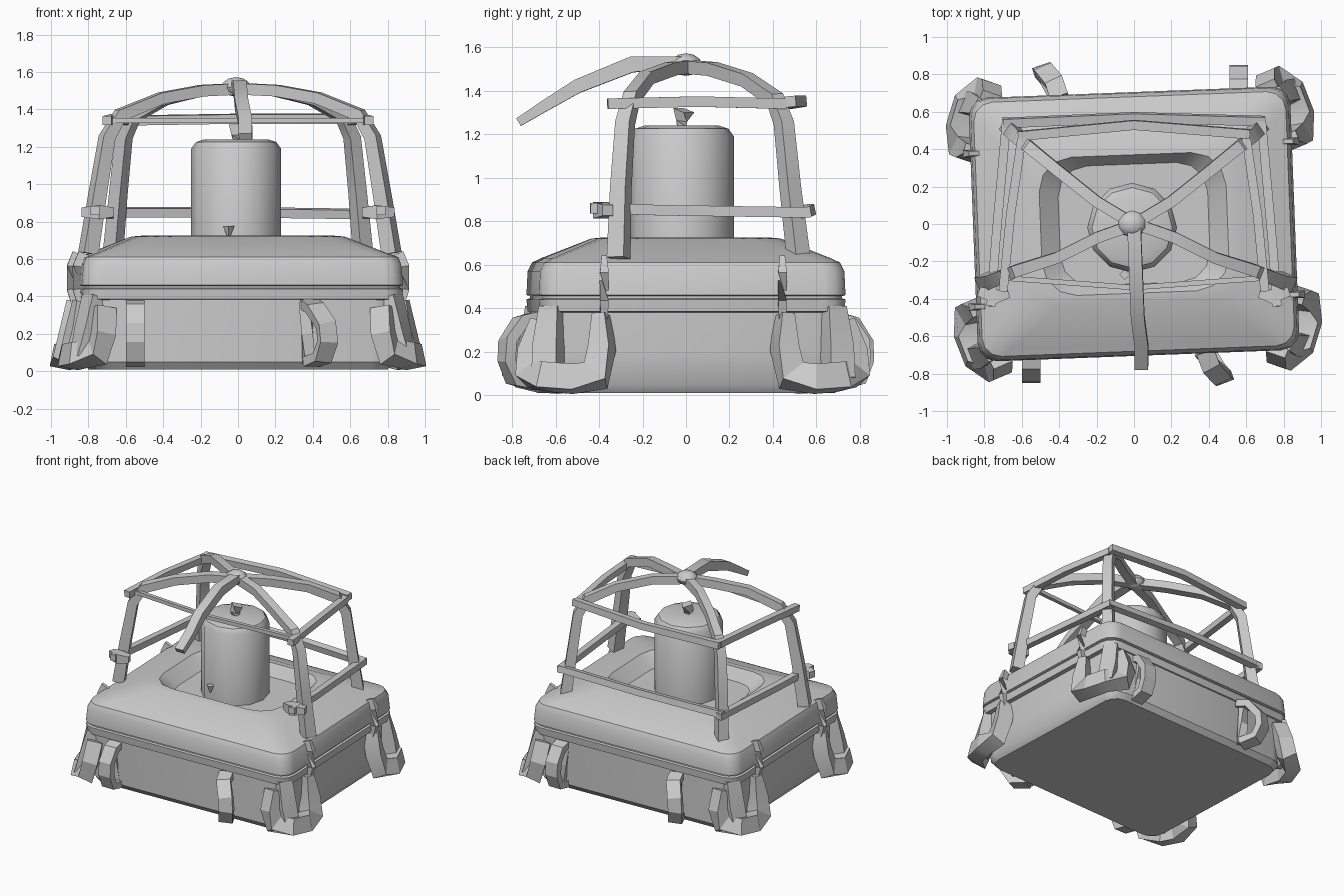
import bpy, bmesh, math
from mathutils import Vector, Matrix

if "Cube" in bpy.data.objects:
    bpy.data.objects.remove(bpy.data.objects["Cube"])

grey = bpy.data.materials.new("plain_grey")
grey.use_nodes = True
COLOR = (0.6, 0.6, 0.6, 1)
grey.diffuse_color = COLOR
grey.node_tree.nodes["Principled BSDF"].inputs["Base Color"].default_value = COLOR


def finish(name, bm, angle=35):
    bmesh.ops.recalc_face_normals(bm, faces=bm.faces)
    mesh = bpy.data.meshes.new(name)
    bm.to_mesh(mesh)
    bm.free()
    mesh.materials.append(grey)
    ob = bpy.data.objects.new(name, mesh)
    bpy.context.scene.collection.objects.link(ob)
    bpy.ops.object.select_all(action='DESELECT')
    ob.select_set(True)
    bpy.context.view_layer.objects.active = ob
    bpy.ops.object.shade_smooth_by_angle(angle=math.radians(angle))
    return ob


def loft(name, rings, angle=35):
    """Skin a list of equal-length point rings and cap both ends."""
    bm = bmesh.new()
    loops = [[bm.verts.new(p) for p in ring] for ring in rings]
    n = len(loops[0])
    for a, b in zip(loops, loops[1:]):
        for i in range(n):
            j = (i + 1) % n
            bm.faces.new((a[i], a[j], b[j], b[i]))
    bm.faces.new(loops[0][::-1])
    bm.faces.new(loops[-1])
    return finish(name, bm, angle)


def round_rect(z, hx, hy, r, steps=4):
    ring = []
    for k, (sx, sy) in enumerate([(1, 1), (-1, 1), (-1, -1), (1, -1)]):
        for s in range(steps):
            a = math.pi / 2 * (k + s / (steps - 1))
            ring.append((sx * (hx - r) + r * math.cos(a),
                         sy * (hy - r) + r * math.sin(a), z))
    return ring


def circle(z, r, n=12, cx=0, cy=0):
    return [(cx + r * math.cos(math.tau * i / n),
             cy + r * math.sin(math.tau * i / n), z) for i in range(n)]


def bar(name, points, half=0.03, depth=None):
    """Sweep a rectangular section along a path; half may vary per point."""
    pts = [Vector(p) for p in points]
    halves = half if isinstance(half, list) else [half] * len(pts)
    ref = (pts[1] - pts[0]).cross(pts[-1] - pts[0])
    ref = ref.normalized() if ref.length > 0.02 else Vector((0, 0, 1))
    rings = []
    for i, p in enumerate(pts):
        t = (pts[min(i + 1, len(pts) - 1)] - pts[max(i - 1, 0)]).normalized()
        side = t.cross(ref).normalized()
        up = side.cross(t)
        w = halves[i]
        d = depth or w
        rings.append([p + side * w * a + up * d * b
                      for a, b in [(1, 1), (-1, 1), (-1, -1), (1, -1)]])
    return loft(name, rings, 25)


# Rounded case, turned slightly about the vertical
base = loft("case_base", [round_rect(*r) for r in [
    (0.01, 0.78, 0.66, 0.1), (0.05, 0.81, 0.69, 0.12),
    (0.2, 0.82, 0.69, 0.12), (0.4, 0.825, 0.69, 0.12)]])
lid = loft("case_lid", [round_rect(*r) for r in [
    (0.38, 0.82, 0.68, 0.1), (0.385, 0.855, 0.7, 0.1), (0.44, 0.86, 0.705, 0.1),
    (0.445, 0.845, 0.69, 0.1), (0.455, 0.845, 0.69, 0.1), (0.46, 0.86, 0.705, 0.1),
    (0.57, 0.85, 0.7, 0.1), (0.61, 0.835, 0.68, 0.1), (0.63, 0.78, 0.64, 0.1),
    (0.72, 0.56, 0.42, 0.14), (0.725, 0.5, 0.37, 0.18), (0.64, 0.4, 0.32, 0.16)]])
for ob in (base, lid):
    ob.rotation_euler.z = math.radians(2.2)

# Central canister with its knob and small spike
loft("canister", [circle(z, r, 12, -0.01, -0.02) for z, r in [
    (0.62, 0.24), (1.19, 0.24), (1.225, 0.215), (1.24, 0.17)]])
bar("canister_knob", [(0, -0.02, 1.23), (-0.01, -0.02, 1.26), (0, -0.01, 1.31)],
    [0.02, 0.025, 0.035])
loft("canister_spike", [circle(z, r, 4, -0.05, -0.27) for z, r in [
    (0.72, 0.008), (0.775, 0.03)]])

# Cage legs curving up to the hub
for s, side in ((1, "left"), (-1, "right")):
    def place(path, shift=0.0):
        return [(s * x + shift, y, z) for x, y, z in path]

    bar("front_leg_" + side, place([
        (0.81, -0.31, 0.63), (0.76, -0.3, 0.95), (0.71, -0.28, 1.25),
        (0.64, -0.25, 1.37), (0.42, -0.18, 1.46), (0.2, -0.07, 1.5),
        (0, 0, 1.51)], 0.01), [0.042, 0.038, 0.035, 0.032, 0.03, 0.03, 0.03])
    bar("back_leg_" + side, place([
        (0.67, 0.52, 0.61), (0.64, 0.48, 0.95), (0.61, 0.45, 1.25),
        (0.56, 0.41, 1.36), (0.4, 0.28, 1.45), (0.2, 0.12, 1.5),
        (0, 0, 1.51)]), [0.04, 0.036, 0.034, 0.032, 0.03, 0.03, 0.03])
    # Side rails and their end caps
    bar("lower_side_rail_" + side, place([
        (0.765, -0.44, 0.86), (0.74, -0.1, 0.85), (0.68, 0.57, 0.84)]), 0.024)
    bar("upper_side_rail_" + side, place([
        (0.7, -0.36, 1.34), (0.66, 0.05, 1.35), (0.6, 0.46, 1.34)]), 0.024)
    bar("rail_cap_" + side, place([
        (0.67, -0.37, 0.85), (0.74, -0.39, 0.85), (0.83, -0.36, 0.85)]),
        [0.025, 0.038, 0.025])

# Cross rails
bar("lower_back_rail", [(-0.7, 0.54, 0.85), (0, 0.57, 0.85), (0.7, 0.55, 0.84)], 0.024)
bar("upper_back_rail", [(-0.62, 0.47, 1.34), (0, 0.53, 1.35), (0.62, 0.48, 1.35)], 0.025)
bar("upper_front_rail", [(-0.68, -0.29, 1.34), (0, -0.34, 1.34), (0.68, -0.29, 1.34)], 0.014)

# Hub and the loose drooping arm
bm = bmesh.new()
bmesh.ops.create_uvsphere(bm, u_segments=10, v_segments=6, radius=0.08,
                          matrix=Matrix.Translation((-0.01, 0, 1.52))
                          @ Matrix.Diagonal((1, 0.9, 0.65, 1)))
finish("cage_hub", bm)
bar("loose_arm", [(0, 0, 1.53), (0.01, -0.25, 1.52), (0.02, -0.5, 1.42),
                  (0.04, -0.65, 1.33), (0.04, -0.77, 1.255)],
    [0.025, 0.036, 0.032, 0.026, 0.02], 0.036)

# Corner feet: a strap running down one wall, round the corner and up the other
for sx in (1, -1):
    for sy in (1, -1):
        tag = ("back" if sy > 0 else "front") + ("_left" if sx > 0 else "_right")
        turn = Matrix.Rotation(math.radians(2.2), 3, 'Z')
        path = [turn @ Vector((sx * x, sy * y, z)) for x, y, z in [
            (0.84, 0.42, 0.37), (0.87, 0.42, 0.22), (0.9, 0.45, 0.09),
            (0.92, 0.56, 0.075), (0.88, 0.68, 0.085), (0.78, 0.74, 0.1),
            (0.75, 0.74, 0.2), (0.74, 0.7, 0.34)]]
        bar("foot_" + tag, path, [0.03, 0.05, 0.065, 0.06, 0.06, 0.06, 0.05, 0.03], 0.055)
        # Corner sleeve flaring out toward the floor
        bar("corner_sleeve_" + tag, [turn @ Vector((sx * x, sy * y, z)) for x, y, z in [
            (0.79, 0.64, 0.4), (0.82, 0.66, 0.22), (0.85, 0.67, 0.07)]],
            [0.05, 0.06, 0.06])
        # Latches over the lid seam
        bar("latch_" + tag, [turn @ Vector((sx * x, sy * 0.41, z)) for x, z in [
            (0.84, 0.34), (0.87, 0.44), (0.87, 0.56), (0.84, 0.63)]],
            [0.015, 0.02, 0.02, 0.012], 0.03)

# Loop handles bulging from the front and back walls
for name, x, lean, sy in (("front_handle_right", -0.55, 0.0, -1),
                          ("front_handle_left", 0.38, 0.1, -1),
                          ("back_handle_right", -0.4, -0.09, 1),
                          ("back_handle_left", 0.56, 0.0, 1)):
    bar(name, [(x + lean * k, sy * y, z) for k, y, z in [
        (0, 0.68, 0.36), (0.3, 0.76, 0.34), (0.9, 0.82, 0.25), (1, 0.825, 0.16),
        (0.7, 0.79, 0.07), (0.1, 0.69, 0.05)]], 0.026, 0.05)
    bar(name + "_plate", [(x, sy * 0.7, 0.04), (x - 0.01, sy * 0.705, 0.2),
                          (x - 0.02, sy * 0.7, 0.37)], 0.02, 0.03)
